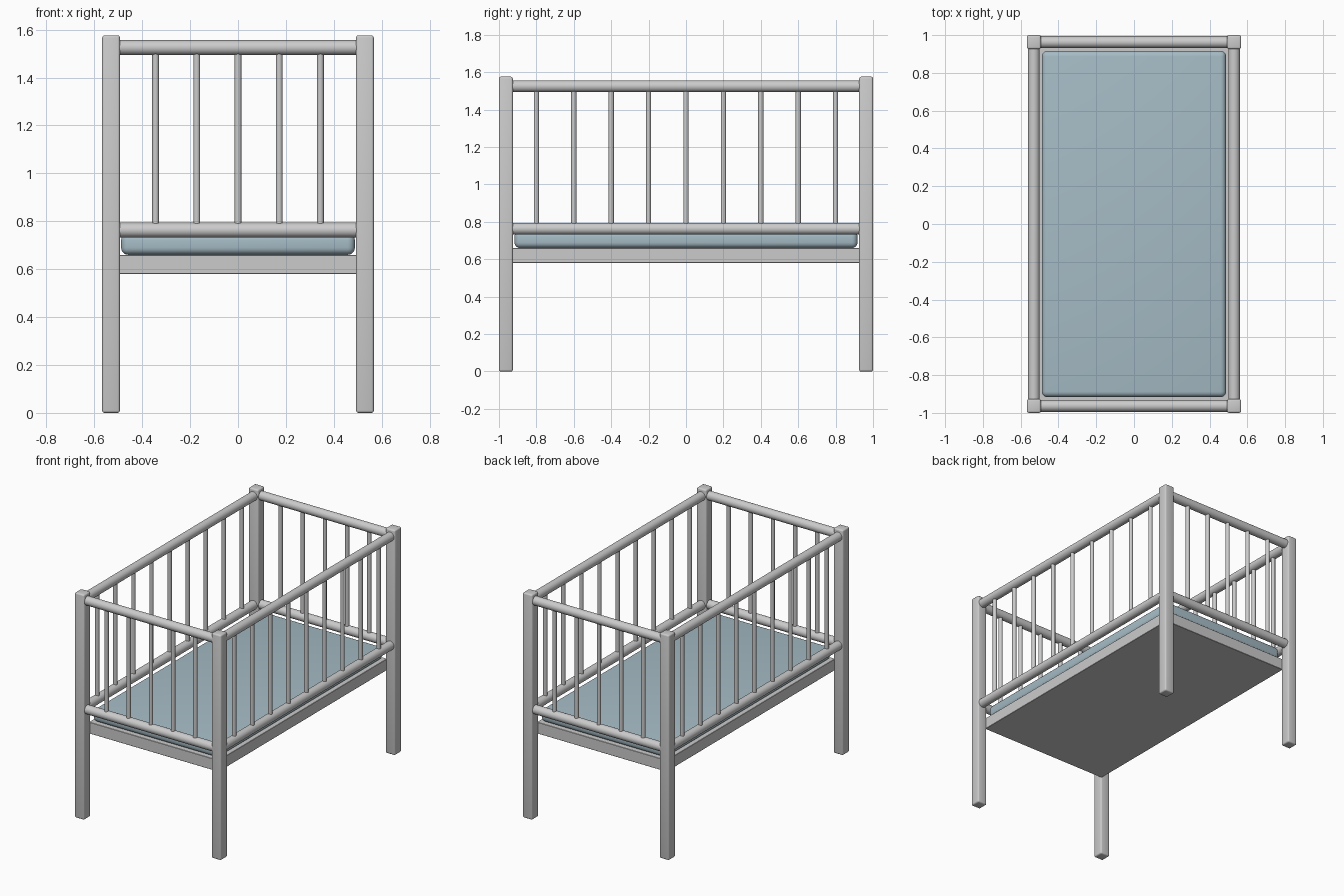
import bpy
import math

if "Cube" in bpy.data.objects:
    bpy.data.objects.remove(bpy.data.objects["Cube"])

PX, PY = 0.53, 0.963     # post centres
TOP_Z, LOW_Z = 1.525, 0.763


def finish(ob, name):
    ob.name = name
    ob.data.name = name
    bpy.ops.object.shade_smooth_by_angle(angle=math.radians(35))
    return ob


def box(name, loc, size, bevel=0.0, segments=3):
    bpy.ops.mesh.primitive_cube_add(size=1, location=loc)
    ob = bpy.context.object
    ob.scale = size
    bpy.ops.object.transform_apply(location=False, rotation=False, scale=True)
    if bevel:
        mod = ob.modifiers.new("rounded edges", 'BEVEL')
        mod.width = bevel
        mod.segments = segments
        bpy.ops.object.modifier_apply(modifier=mod.name)
    return finish(ob, name)


def rod(name, loc, radius, length, axis='Z', verts=32):
    rot = {'X': (0, math.pi / 2, 0), 'Y': (math.pi / 2, 0, 0), 'Z': (0, 0, 0)}[axis]
    bpy.ops.mesh.primitive_cylinder_add(vertices=verts, radius=radius, depth=length,
                                        location=loc, rotation=rot)
    return finish(bpy.context.object, name)


# Corner posts
for sx, xn in ((-1, "left"), (1, "right")):
    for sy, yn in ((-1, "front"), (1, "back")):
        box(f"{yn}_{xn}_post", (sx * PX, sy * PY, 0.788), (0.074, 0.074, 1.576), 0.01)

# Base panel
box("base_panel", (0, 0, 0.62), (1.005, 1.865, 0.08), 0.002, 1)

# Mattress
mattress = box("mattress", (0, 0, 0.705), (0.976, 1.834, 0.09), 0.03, 5)
mat = bpy.data.materials.new("mattress_blue_grey")
mat.diffuse_color = (0.38, 0.5, 0.56, 1)
mat.use_nodes = True
mat.node_tree.nodes["Principled BSDF"].inputs["Base Color"].default_value = mat.diffuse_color
mattress.data.materials.append(mat)

# Rails and spindles on the two ends and the two long sides
SPINDLE_Z = (TOP_Z + LOW_Z) / 2
SPINDLE_L = TOP_Z - LOW_Z
for s, end, side in ((-1, "front", "left"), (1, "back", "right")):
    for z, level in ((TOP_Z, "top"), (LOW_Z, "lower")):
        rod(f"{end}_{level}_rail", (0, s * PY, z), 0.031, 2 * PX - 0.06, 'X')
        rod(f"{side}_{level}_rail", (s * PX, 0, z), 0.031, 2 * PY - 0.06, 'Y')
    for i in range(-2, 3):
        rod(f"{end}_spindle_{i + 3}", (i * 0.172, s * PY, SPINDLE_Z), 0.014, SPINDLE_L, 'Z', 20)
    for i in range(-4, 5):
        rod(f"{side}_spindle_{i + 5}", (s * PX, i * 0.2, SPINDLE_Z), 0.014, SPINDLE_L, 'Z', 20)
